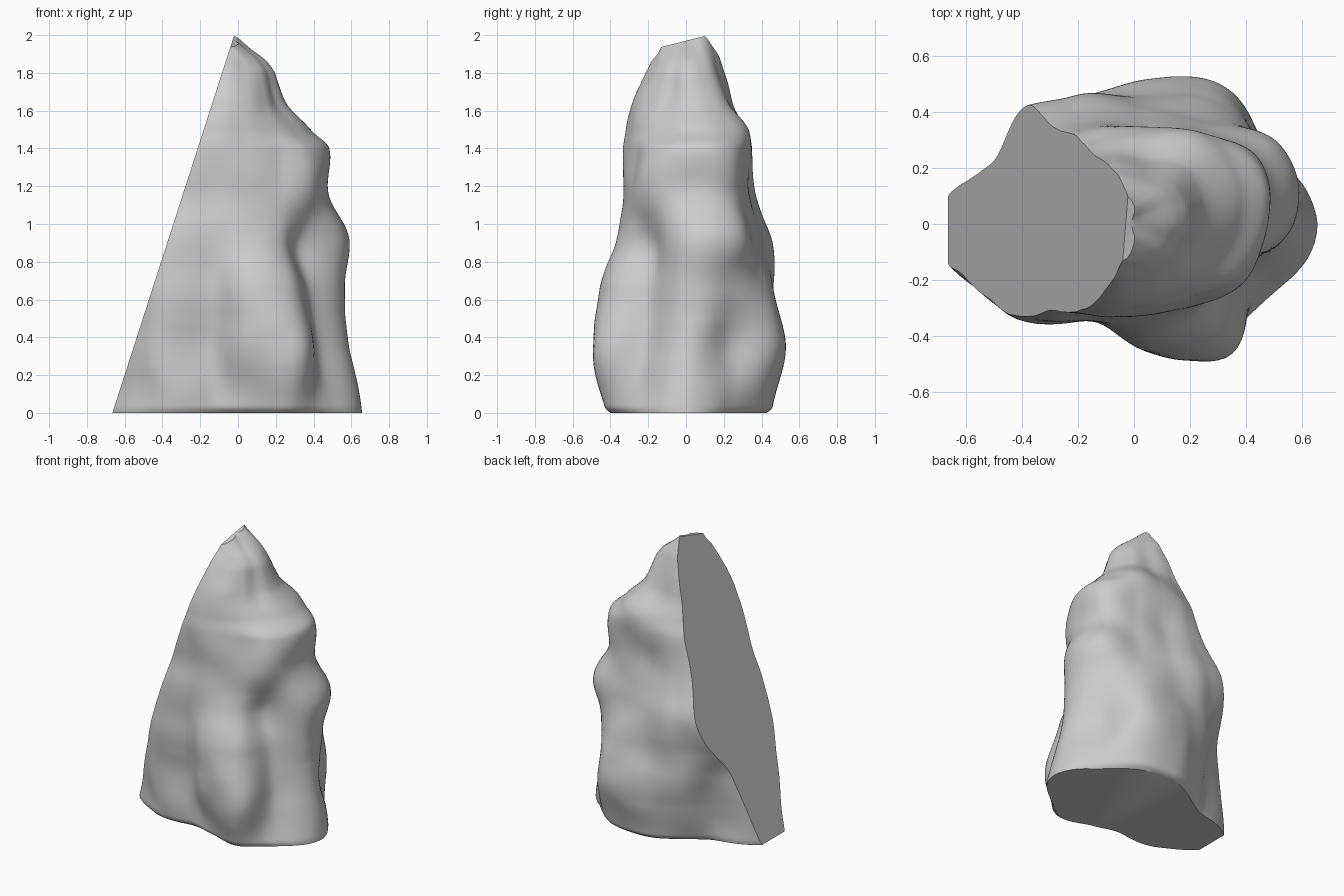
import bpy, bmesh, math
from mathutils import Vector, noise

if "Cube" in bpy.data.objects:
    bpy.data.objects.remove(bpy.data.objects["Cube"])

# Cross-sections: height, then radii every 30 degrees from +x towards +y (back)
SECTIONS = [
    (0.00, .61, .51, .49, .45, .43, .48, .78, .59, .37, .38, .47, .52),
    (0.35, .55, .48, .56, .52, .50, .52, .74, .60, .38, .45, .555, .43),
    (0.65, .50, .49, .50, .46, .52, .60, .68, .60, .39, .44, .46, .38),
    (0.90, .53, .55, .42, .41, .53, .66, .65, .58, .40, .38, .36, .32),
    (1.18, .42, .46, .36, .33, .41, .54, .55, .52, .38, .33, .33, .41),
    (1.40, .42, .45, .38, .34, .38, .47, .50, .48, .37, .31, .31, .38),
    (1.50, .33, .37, .36, .32, .34, .44, .46, .45, .35, .29, .26, .27),
    (1.65, .20, .22, .24, .23, .28, .40, .42, .41, .31, .25, .20, .17),
    (1.86, .12, .13, .15, .16, .21, .28, .30, .28, .22, .16, .13, .11),
    (1.97, .03, .04, .08, .11, .12, .12, .12, .12, .13, .13, .08, .04),
]
AROUND, UP = 120, 130
HEIGHTS = [s[0] for s in SECTIONS]


def hermite(p0, p1, m0, m1, t):
    t2, t3 = t * t, t * t * t
    return (2*t3 - 3*t2 + 1)*p0 + (t3 - 2*t2 + t)*m0 + (3*t2 - 2*t3)*p1 + (t3 - t2)*m1


def around(radii, a):
    i, t = int(a), a - int(a)
    p = [radii[(i + k) % 12] for k in (-1, 0, 1, 2)]
    return hermite(p[1], p[2], (p[2] - p[0]) * .4, (p[3] - p[1]) * .4, t)


def radius(a, z):
    col = [around(s[1:], a) for s in SECTIONS]
    n = len(col)
    i = max(k for k in range(n - 1) if HEIGHTS[k] <= z)

    def slope(k):
        lo, hi = max(k - 1, 0), min(k + 1, n - 1)
        return (col[hi] - col[lo]) / (HEIGHTS[hi] - HEIGHTS[lo]) * .8
    h = HEIGHTS[i + 1] - HEIGHTS[i]
    return hermite(col[i], col[i + 1], slope(i) * h, slope(i + 1) * h, (z - HEIGHTS[i]) / h)


# Loft the weathered body, with gentle bumps from noise
bm = bmesh.new()
rings = []
for j in range(UP + 1):
    z = 1.97 * j / UP
    top = max(0, (z - 1.8) / .17) ** 1.5
    cx = .05 - .09 * top
    ring = []
    for k in range(AROUND):
        ang = 2 * math.pi * k / AROUND
        r = radius(12 * k / AROUND, z)
        p = Vector((cx + r * math.cos(ang), r * math.sin(ang), z))
        r += .022 * noise.noise(p * 4) * min(1, r * 3)
        # worn lower rim
        r -= .03 * max(0, 1 - z / .035) ** 2 * abs(math.sin(ang))
        x, y = cx + r * math.cos(ang), r * math.sin(ang)
        ring.append(bm.verts.new((x, y, z + .25 * y * top)))
    rings.append(ring)
for lower, upper in zip(rings, rings[1:]):
    for k in range(AROUND):
        n = (k + 1) % AROUND
        bm.faces.new((lower[k], lower[n], upper[n], upper[k]))
bm.faces.new(rings[0][::-1])
bm.faces.new(rings[-1])

# Slice the flat sloping face on the left
bmesh.ops.bisect_plane(bm, geom=bm.verts[:] + bm.edges[:] + bm.faces[:], dist=1e-5,
                       plane_co=(-.665, 0, 0), plane_no=Vector((-2, 0, .645)).normalized(),
                       clear_outer=True)
bmesh.ops.holes_fill(bm, edges=[e for e in bm.edges if e.is_boundary], sides=0)
bmesh.ops.triangulate(bm, faces=[f for f in bm.faces if len(f.verts) > 4])
bmesh.ops.recalc_face_normals(bm, faces=bm.faces[:])

mesh = bpy.data.meshes.new("rock")
bm.to_mesh(mesh)
bm.free()
rock = bpy.data.objects.new("rock", mesh)
bpy.context.collection.objects.link(rock)
bpy.context.view_layer.objects.active = rock
rock.select_set(True)
bpy.ops.object.shade_smooth_by_angle(angle=math.radians(35))
